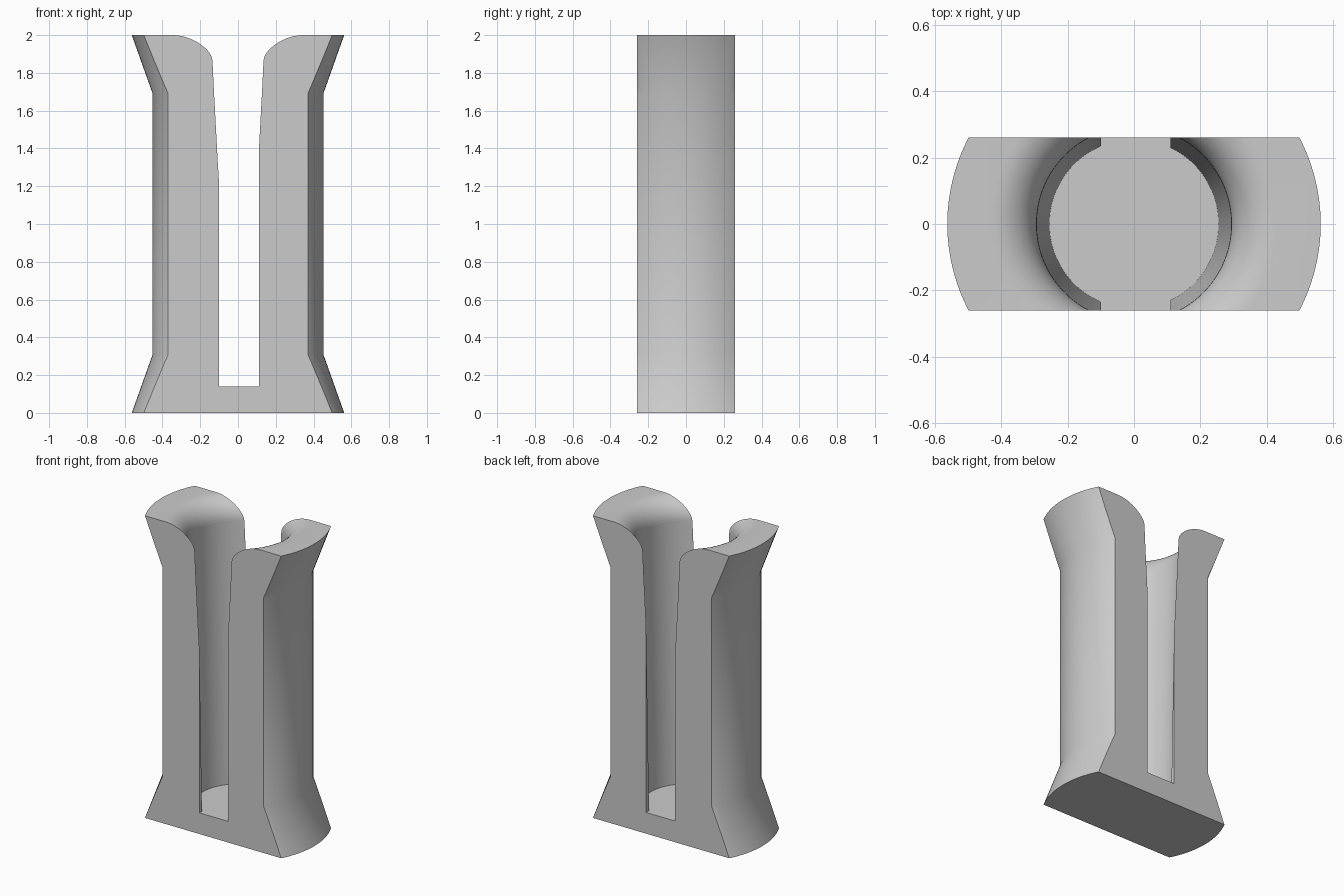
import bpy
import bmesh
import math

if "Cube" in bpy.data.objects:
    bpy.data.objects.remove(bpy.data.objects["Cube"], do_unlink=True)

grey = bpy.data.materials.new("plain grey")
grey.use_nodes = True
grey.diffuse_color = (0.6, 0.6, 0.6, 1)
grey.node_tree.nodes["Principled BSDF"].inputs["Base Color"].default_value = (0.6, 0.6, 0.6, 1)


def make_object(name, bm):
    bmesh.ops.recalc_face_normals(bm, faces=bm.faces)
    mesh = bpy.data.meshes.new(name)
    bm.to_mesh(mesh)
    bm.free()
    mesh.materials.append(grey)
    obj = bpy.data.objects.new(name, mesh)
    bpy.context.collection.objects.link(obj)
    return obj


def revolve(name, profile, sides=96):
    """Closed solid turned about z from (radius, height) points."""
    bm = bmesh.new()
    rings = []
    for r, z in profile:
        angles = [2 * math.pi * i / sides for i in range(sides)]
        rings.append([bm.verts.new((r * math.cos(a), r * math.sin(a), z)) for a in angles])
    for low, high in zip(rings, rings[1:]):
        for i in range(sides):
            j = (i + 1) % sides
            bm.faces.new((low[i], low[j], high[j], high[i]))
    bm.faces.new(rings[0])
    bm.faces.new(rings[-1])
    return make_object(name, bm)


def box(name, low, high):
    bm = bmesh.new()
    bmesh.ops.create_cube(bm, size=1)
    for v in bm.verts:
        v.co = [(a + b) / 2 + c * (b - a) for a, b, c in zip(low, high, v.co)]
    return make_object(name, bm)


def combine(target, cutter, operation):
    bpy.context.view_layer.objects.active = target
    mod = target.modifiers.new(cutter.name, "BOOLEAN")
    mod.operation = operation
    mod.solver = "EXACT"
    mod.object = cutter
    bpy.ops.object.modifier_apply(modifier=mod.name)
    bpy.data.objects.remove(cutter, do_unlink=True)


# Waisted round body, trimmed to flat front and back
body = revolve("holder_body", [(0.5625, 0), (0.452, 0.31), (0.452, 1.69), (0.5625, 2)])
combine(body, box("flat_sides", (-1, -0.26, -1), (1, 0.26, 3)), "INTERSECT")

# Slightly tapered bore with a rounded mouth
mouth = 0.14
floor = 0.14
bore = [(0.255, floor)]
for i in range(13):
    a = math.pi / 2 * i / 12
    bore.append((0.433 - mouth * math.cos(a), 1.86 + mouth * math.sin(a)))
bore.append((0.433, 2.2))
combine(body, revolve("bore_cutter", bore), "DIFFERENCE")

# Slot through front and back
combine(body, box("slot_cutter", (-0.1, -1, floor), (0.11, 1, 3)), "DIFFERENCE")

bpy.ops.object.select_all(action="DESELECT")
body.select_set(True)
bpy.context.view_layer.objects.active = body
bpy.ops.object.shade_smooth_by_angle(angle=math.radians(30))
